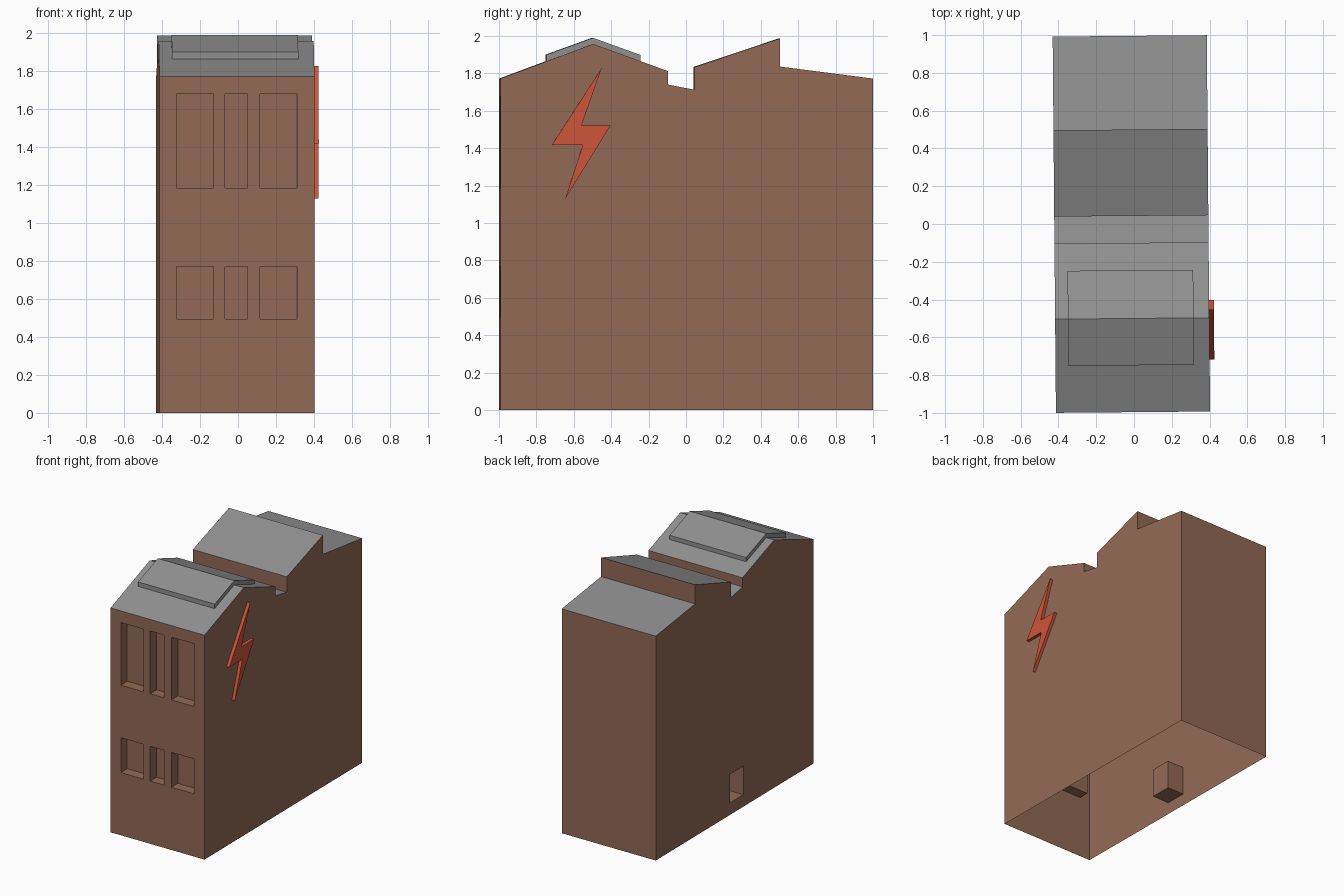
import bpy, bmesh, math

if "Cube" in bpy.data.objects:
    bpy.data.objects.remove(bpy.data.objects["Cube"])

TURN = math.radians(0.5)  # whole building sits very slightly turned


def material(name, rgb):
    m = bpy.data.materials.new(name)
    m.diffuse_color = (*rgb, 1)
    m.use_nodes = True
    m.node_tree.nodes["Principled BSDF"].inputs["Base Color"].default_value = m.diffuse_color
    return m


BRICK = material("brick", (0.29, 0.144, 0.093))
ROOF = material("roof_grey", (0.28, 0.28, 0.28))
RED = material("sign_red", (0.62, 0.09, 0.042))


def prism(name, profile, x0, x1, mats):
    """Extrude a (y, z) profile from x0 to x1."""
    bm = bmesh.new()
    face = bm.faces.new([bm.verts.new((x0, y, z)) for y, z in profile])
    ext = bmesh.ops.extrude_face_region(bm, geom=[face], use_keep_orig=True)
    moved = [v for v in ext["geom"] if isinstance(v, bmesh.types.BMVert)]
    bmesh.ops.translate(bm, verts=moved, vec=(x1 - x0, 0, 0))
    bmesh.ops.recalc_face_normals(bm, faces=bm.faces)
    me = bpy.data.meshes.new(name)
    bm.to_mesh(me)
    bm.free()
    for m in mats:
        me.materials.append(m)
    ob = bpy.data.objects.new(name, me)
    bpy.context.collection.objects.link(ob)
    ob.rotation_euler.z = TURN
    return ob


def box(name, x0, x1, y0, y1, z0, z1):
    return prism(name, [(y0, z0), (y1, z0), (y1, z1), (y0, z1)], x0, x1, [BRICK])


# Building body with gable, gutter notch and sawtooth roof
body = prism("building", [
    (-0.996, 0), (0.996, 0), (0.996, 1.772), (0.5, 1.836), (0.5, 1.987),
    (0.043, 1.834), (0.043, 1.712), (-0.1, 1.74), (-0.1, 1.812),
    (-0.5, 1.957), (-0.996, 1.772)], -0.422, 0.394, [BRICK, ROOF])

# Window and doorway recesses
cutters = []
for z0, z1 in ((0.495, 0.77), (1.185, 1.68)):
    for x0, x1 in ((-0.333, -0.138), (-0.078, 0.041), (0.106, 0.301)):
        cutters.append(box("window_cutter", x0, x1, -1.1, -0.915, z0, z1))
cutters.append(box("doorway_cutter", -0.5, -0.277, -0.11, 0.06, 0.095, 0.32))

bpy.context.view_layer.objects.active = body
for c in cutters:
    c.hide_render = True
    mod = body.modifiers.new("recess", 'BOOLEAN')
    mod.operation = 'DIFFERENCE'
    mod.solver = 'EXACT'
    mod.object = c
    bpy.ops.object.modifier_apply(modifier=mod.name)
for c in cutters:
    bpy.data.objects.remove(c)

# Open underside and grey roof slopes
bm = bmesh.new()
bm.from_mesh(body.data)
bottom = [f for f in bm.faces if all(v.co.z < 0.001 for v in f.verts)]
bmesh.ops.delete(bm, geom=bottom, context='FACES')
for f in bm.faces:
    roof = f.normal.z > 0.5 and f.calc_center_median().z > 1.7
    f.material_index = 1 if roof else 0
bm.to_mesh(body.data)
bm.free()

# Raised panel folded over the front ridge
prism("roof_panel", [
    (-0.748, 1.862), (-0.748, 1.9), (-0.5, 1.99), (-0.245, 1.898),
    (-0.245, 1.862), (-0.5, 1.955)], -0.354, 0.311, [ROOF])

# Lightning bolt sign on the right wall
prism("bolt_sign", [
    (-0.455, 1.827), (-0.562, 1.522), (-0.407, 1.522),
    (-0.65, 1.128), (-0.555, 1.418), (-0.72, 1.418)], 0.394, 0.419, [RED])
